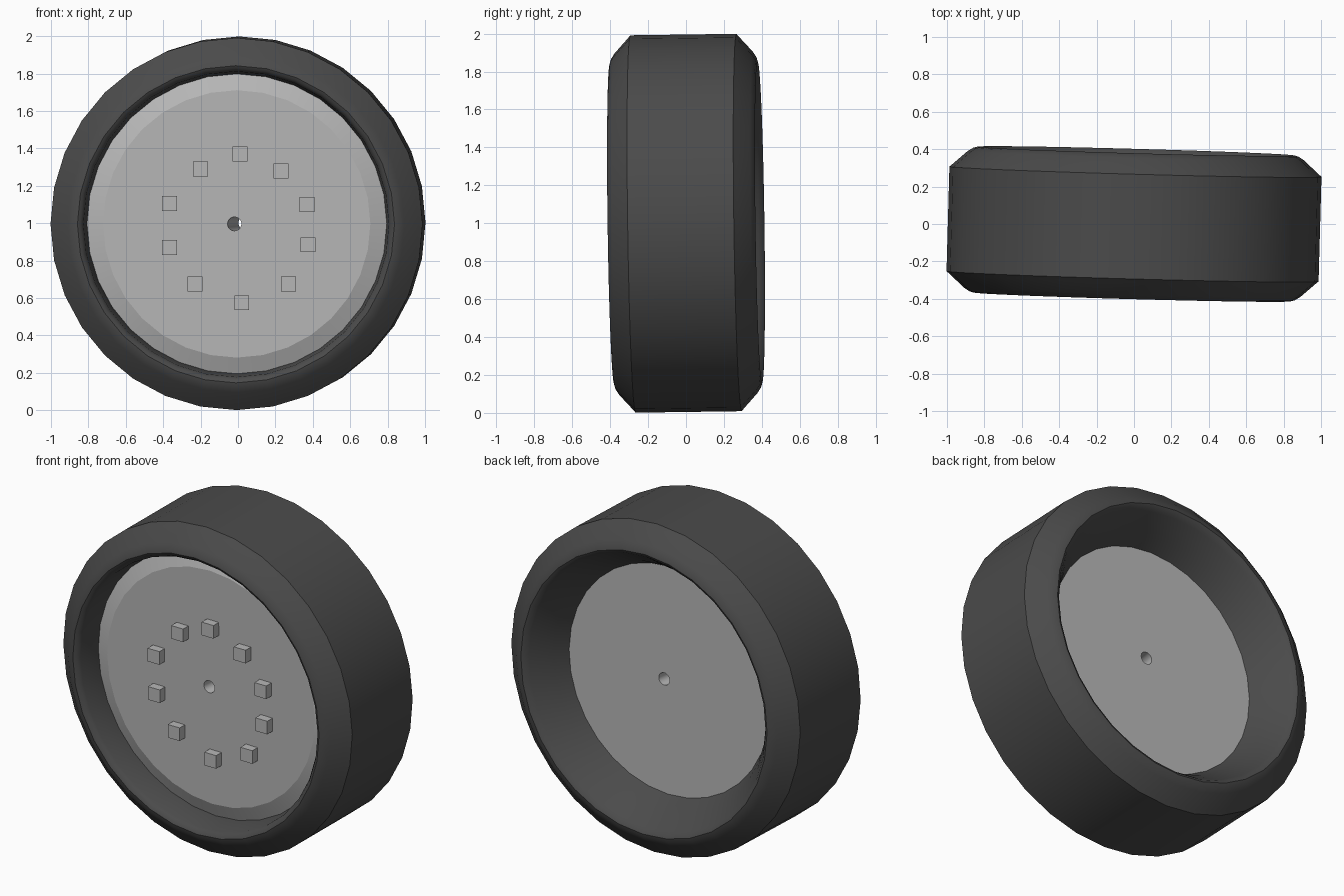
import bpy, bmesh, math
from mathutils import Matrix

if "Cube" in bpy.data.objects:
    bpy.data.objects.remove(bpy.data.objects["Cube"])

SEG = 32
# The wheel leans very slightly off the y axis
PLACE = Matrix.Translation((0, 0, 1.0)) @ Matrix.Rotation(-0.028, 4, 'Z') @ Matrix.Rotation(0.014, 4, 'X')


def material(name, v):
    m = bpy.data.materials.new(name)
    m.diffuse_color = (v, v, v, 1)
    m.use_nodes = True
    m.node_tree.nodes["Principled BSDF"].inputs["Base Color"].default_value = m.diffuse_color
    return m


rubber = material("dark_rubber", 0.07)
metal = material("grey_metal", 0.47)


def finish(name, bm, mat, smooth=None):
    bmesh.ops.recalc_face_normals(bm, faces=bm.faces)
    me = bpy.data.meshes.new(name)
    bm.to_mesh(me)
    bm.free()
    me.materials.append(mat)
    ob = bpy.data.objects.new(name, me)
    bpy.context.collection.objects.link(ob)
    if smooth:
        bpy.ops.object.select_all(action='DESELECT')
        ob.select_set(True)
        bpy.context.view_layer.objects.active = ob
        bpy.ops.object.shade_smooth_by_angle(angle=math.radians(smooth))
    return ob


def lathe(name, profile, mat, smooth):
    """Spin a closed (y, radius[, x shift]) profile around the wheel axis."""
    bm = bmesh.new()
    rings = []
    for p in profile:
        y, r, dx = (*p, 0)[:3]
        ring = []
        for i in range(SEG):
            a = 2 * math.pi * i / SEG
            ring.append(bm.verts.new((r * math.cos(a) + dx, y, r * math.sin(a))))
        rings.append(ring)
    for k, a in enumerate(rings):
        b = rings[(k + 1) % len(rings)]
        for i in range(SEG):
            j = (i + 1) % SEG
            bm.faces.new((a[i], a[j], b[j], b[i]))
    bm.transform(PLACE)
    return finish(name, bm, mat, smooth)


# Tyre: tread, shoulders, lips, deep back cavity
lathe("tyre", [
    (-0.28, 0.995), (-0.297, 0.975), (-0.365, 0.90), (-0.384, 0.87), (-0.39, 0.848),
    (-0.382, 0.832), (-0.36, 0.817), (-0.20, 0.80), (-0.10, 0.66), (0.10, 0.66),
    (0.155, 0.69), (0.24, 0.735), (0.31, 0.78), (0.36, 0.815), (0.382, 0.832),
    (0.39, 0.848), (0.384, 0.87), (0.365, 0.90), (0.297, 0.975), (0.28, 0.995),
], rubber, 40)

# Hub disc with bevelled front edge and a slanted centre hole
lathe("hub_disc", [
    (-0.25, 0.037, -0.012), (-0.25, 0.715), (-0.212, 0.812), (-0.17, 0.812),
    (-0.05, 0.69), (0.155, 0.69), (0.155, 0.037, 0.035),
], metal, 15)

# Ten hand-placed square bolts in a ring
bolts = [(0.01, 1.37), (-0.20, 1.29), (0.23, 1.28), (-0.365, 1.105), (0.37, 1.10),
         (-0.365, 0.87), (0.375, 0.885), (-0.23, 0.675), (0.27, 0.675), (0.02, 0.575)]
for x, z in bolts:
    bm = bmesh.new()
    bmesh.ops.create_cube(bm, size=0.08)
    bm.transform(Matrix.Translation((x, -0.262 - 0.028 * x - 0.014 * (z - 1), z)))
    finish("bolt", bm, metal)
